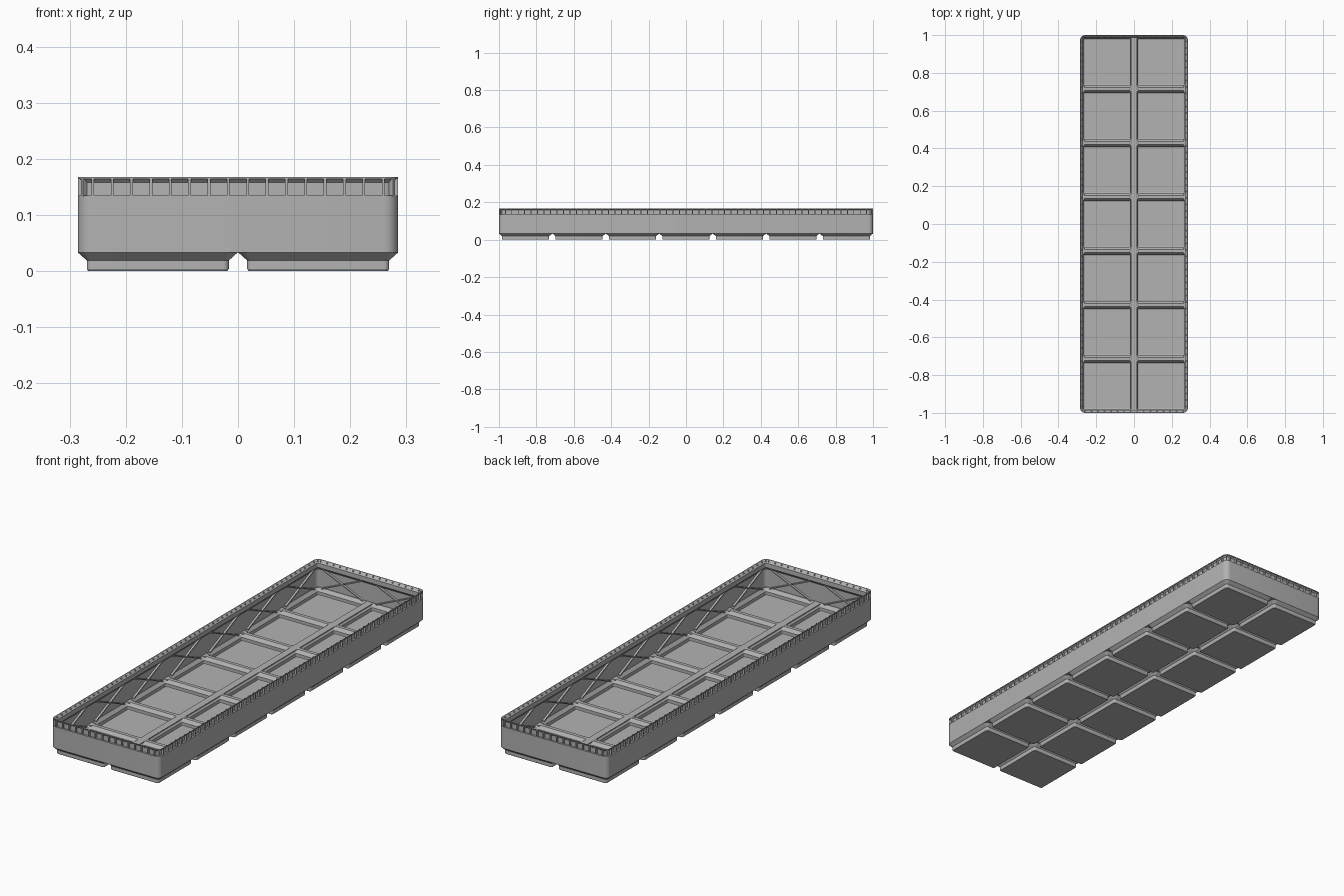
import bpy, bmesh, math
from mathutils import Matrix, Vector

if "Cube" in bpy.data.objects:
    bpy.data.objects.remove(bpy.data.objects["Cube"])

PITCH = 0.2859          # size of one grid unit
NX, NY = 2, 7           # units across and along
HX, HY = 0.2852, 1.0    # outer half sizes
R = 0.0255              # outer corner radius

grey = bpy.data.materials.new("grey plastic")
grey.diffuse_color = (0.45, 0.45, 0.45, 1)
grey.use_nodes = True
grey.node_tree.nodes["Principled BSDF"].inputs["Base Color"].default_value = grey.diffuse_color


def rounded(hx, hy, r, z, n=6):
    """Points of a rounded rectangle at height z."""
    pts = []
    for k, (sx, sy) in enumerate([(1, 1), (-1, 1), (-1, -1), (1, -1)]):
        for i in range(n + 1):
            a = math.pi / 2 * (k + i / n)
            pts.append(Vector((sx * (hx - r) + r * math.cos(a),
                               sy * (hy - r) + r * math.sin(a), z)))
    return pts


def loft(bm, loops, close=False, caps=False, offset=Vector()):
    rings = [[bm.verts.new(p + offset) for p in lp] for lp in loops]
    pairs = list(zip(rings, rings[1:]))
    if close:
        pairs.append((rings[-1], rings[0]))
    for a, b in pairs:
        for i in range(len(a)):
            j = (i + 1) % len(a)
            bm.faces.new((a[i], a[j], b[j], b[i]))
    if caps:
        bm.faces.new(rings[0][::-1])
        bm.faces.new(rings[-1])


def box(bm, centre, size, rot=Matrix()):
    m = Matrix.Translation(centre) @ rot @ Matrix.Diagonal((*size, 1))
    bmesh.ops.create_cube(bm, size=1, matrix=m)


def finish(bm, name, smooth=True):
    bmesh.ops.recalc_face_normals(bm, faces=bm.faces)
    me = bpy.data.meshes.new(name)
    bm.to_mesh(me)
    bm.free()
    me.materials.append(grey)
    ob = bpy.data.objects.new(name, me)
    bpy.context.collection.objects.link(ob)
    if smooth:
        bpy.ops.object.select_all(action='DESELECT')
        bpy.context.view_layer.objects.active = ob
        ob.select_set(True)
        bpy.ops.object.shade_smooth_by_angle(angle=math.radians(30))
    return ob


# Wall with stepped stacking lip: (inset from outer face, height)
profile = [(0, 0.033), (0, 0.135), (0.009, 0.135), (0.009, 0.158), (0.003, 0.164),
           (0, 0.164), (0, 0.168), (0.003, 0.168), (0.015, 0.155), (0.015, 0.134),
           (0.005, 0.122), (0.005, 0.033)]
bm = bmesh.new()
loft(bm, [rounded(HX - d, HY - d, R - d, z) for d, z in profile], close=True)
finish(bm, "wall")

# Hollow stepped feet, one for each grid unit: (half size, height)
foot = [(0.124, 0), (0.1265, 0.004), (0.1265, 0.019), (0.1422, 0.033), (0.1422, 0.037),
        (0.1345, 0.037), (0.1225, 0.022), (0.1225, 0.007), (0.1195, 0.005)]
bm = bmesh.new()
for ix in range(NX):
    for iy in range(NY):
        c = Vector(((ix - (NX - 1) / 2) * PITCH, (iy - (NY - 1) / 2) * PITCH, 0))
        loft(bm, [rounded(h, h, h - 0.1168, z) for h, z in foot], caps=True, offset=c)
finish(bm, "feet")

# Floor strips closing the joints between the feet
bm = bmesh.new()
box(bm, (0, 0, 0.035), (0.034, 1.99, 0.004))
for iy in range(1, NY):
    y = (iy - NY / 2) * PITCH
    box(bm, (0, y, 0.035), (0.56, 0.002, 0.004))
    box(bm, (0, y, 0.035), (0.034, 0.034, 0.0038))
    for s in (-1, 1):
        box(bm, (s * 0.272, y, 0.035), (0.022, 0.03, 0.0038))
finish(bm, "floor_joints", False)

# Small vertical fins around the outside of the lip
bm = bmesh.new()
STEP = 0.0345
for s in (-1, 1):
    for i in range(16):
        box(bm, ((i - 7.5) * STEP, s * (HY - 0.0055), 0.149), (0.005, 0.011, 0.032))
    for i in range(57):
        box(bm, (s * (HX - 0.0055), (i - 28) * STEP, 0.149), (0.011, 0.005, 0.032))
    for t in (-1, 1):
        a = math.atan2(t, s)
        d = R - 0.0055
        c = (s * (HX - R) + d * math.cos(a), t * (HY - R) + d * math.sin(a), 0.149)
        box(bm, c, (0.011, 0.005, 0.032), Matrix.Rotation(a, 4, 'Z'))
finish(bm, "lip_fins", False)

# Crossed braces on the inside of the wall, one cross for each unit
bm = bmesh.new()
W, H, ZC = 0.215, 0.094, 0.083
tilt, length = math.atan2(H, W), math.hypot(W, H)
for s in (-1, 1):
    for t in (-1, 1):
        for i in range(NX):
            box(bm, ((i - (NX - 1) / 2) * PITCH, s * (HY - 0.009), ZC),
                (length, 0.012, 0.005), Matrix.Rotation(t * tilt, 4, 'Y'))
        for i in range(NY):
            box(bm, (s * (HX - 0.009), (i - (NY - 1) / 2) * PITCH, ZC),
                (0.012, length, 0.005), Matrix.Rotation(t * tilt, 4, 'X'))
finish(bm, "cross_braces", False)
